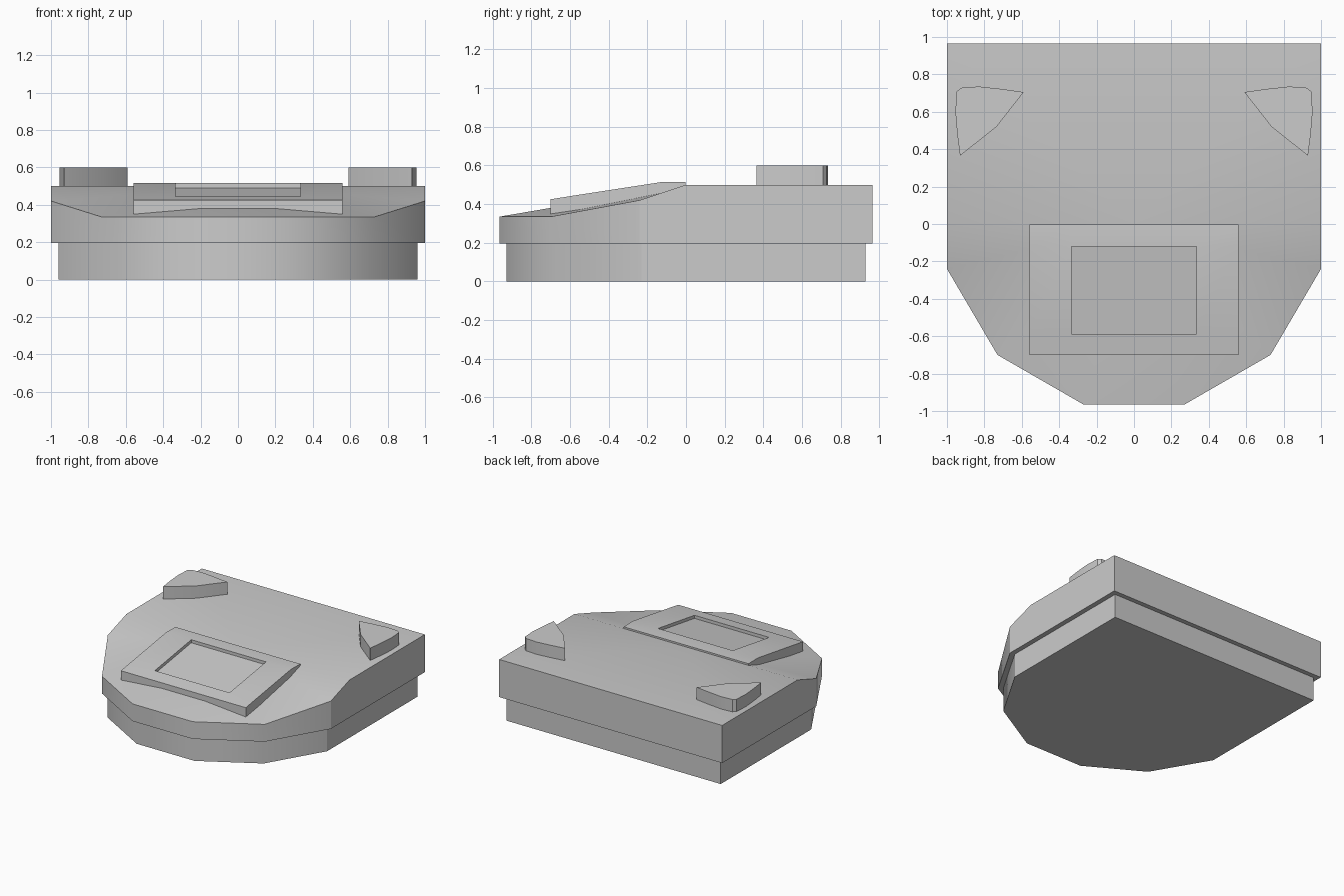
import bpy, bmesh, math

cube = bpy.data.objects.get("Cube")
if cube:
    bpy.data.objects.remove(cube)

grey = bpy.data.materials.new("plain grey")
grey.use_nodes = True
COLOUR = (0.6, 0.6, 0.6, 1)
grey.diffuse_color = COLOUR
grey.node_tree.nodes["Principled BSDF"].inputs["Base Color"].default_value = COLOUR


def finish(bm, name, angle=30.2):
    """Turn a bmesh into a shaded, coloured object."""
    bmesh.ops.recalc_face_normals(bm, faces=bm.faces)
    mesh = bpy.data.meshes.new(name)
    bm.to_mesh(mesh)
    bm.free()
    mesh.materials.append(grey)
    ob = bpy.data.objects.new(name, mesh)
    bpy.context.collection.objects.link(ob)
    bpy.ops.object.select_all(action='DESELECT')
    ob.select_set(True)
    bpy.context.view_layer.objects.active = ob
    bpy.ops.object.shade_smooth_by_angle(angle=math.radians(angle))
    return ob


def prism(name, outline, z0, z1):
    """Extrude a flat outline between two heights."""
    bm = bmesh.new()
    low = [bm.verts.new((x, y, z0)) for x, y in outline]
    high = [bm.verts.new((x, y, z1)) for x, y in outline]
    bm.faces.new(low)
    bm.faces.new(high)
    for i in range(len(low)):
        j = (i + 1) % len(low)
        bm.faces.new((low[i], low[j], high[j], high[i]))
    return finish(bm, name)


# Half outline of the body: x, y and height of the top rim, back to front
half = [(1, 0.965, 0.5), (1, 0.0, 0.5), (1, -0.24, 0.42),
        (0.73, -0.70, 0.335), (0.27, -0.965, 0.335)]
rim = half + [(-x, y, z) for x, y, z in reversed(half)]

# Lower base, slightly smaller than the body
prism("lower_base", [(x * 0.961, y * 0.961) for x, y, z in rim], 0, 0.195)

# Upper body: straight sides, flat rear deck, front fan sloping from the centre
bm = bmesh.new()
low = [bm.verts.new((x, y, 0.195)) for x, y, z in rim]
high = [bm.verts.new(p) for p in rim]
centre = bm.verts.new((0, 0, 0.5))
bm.faces.new(low)
for i in range(len(rim)):
    j = (i + 1) % len(rim)
    bm.faces.new((low[i], low[j], high[j], high[i]))
    bm.faces.new((high[i], high[j], centre))
finish(bm, "upper_body")

# Sloping front panel with a sunken rectangle
xs = [-0.56, -0.335, 0.335, 0.56]
rows = [(-0.70, 0.425), (-0.587, 0.443), (-0.12, 0.515), (-0.002, 0.513)]
bm = bmesh.new()
grid = [[bm.verts.new((x, y, z)) for x in xs] for y, z in rows]
cells = [[bm.faces.new((grid[r][c], grid[r][c + 1], grid[r + 1][c + 1], grid[r + 1][c]))
          for c in range(3)] for r in range(3)]
skirt = [e for e in bm.edges if e.is_boundary]
ext = bmesh.ops.extrude_edge_only(bm, edges=skirt)["geom"]
for v in ext:
    if isinstance(v, bmesh.types.BMVert):
        v.co.z = 0.33
bmesh.ops.holes_fill(bm, edges=[e for e in bm.edges if e.is_boundary], sides=0)
sunk = bmesh.ops.extrude_discrete_faces(bm, faces=[])  # no-op keeps tables fresh
rim_verts = list(cells[1][1].verts)
bm.faces.remove(cells[1][1])
floor = [bm.verts.new((v.co.x, v.co.y, v.co.z - 0.025)) for v in rim_verts]
bm.faces.new(floor)
for i in range(4):
    j = (i + 1) % 4
    bm.faces.new((rim_verts[i], rim_verts[j], floor[j], floor[i]))
finish(bm, "front_panel")

# Raised rear corner fins
fin = [(0.59, 0.705), (0.71, 0.722), (0.83, 0.735), (0.925, 0.728), (0.948, 0.708),
       (0.955, 0.60), (0.945, 0.48), (0.93, 0.365), (0.735, 0.52)]
for side, s in (("left", 1), ("right", -1)):
    prism(side + "_rear_fin", [(x * s, y) for x, y in fin], 0.49, 0.6)
